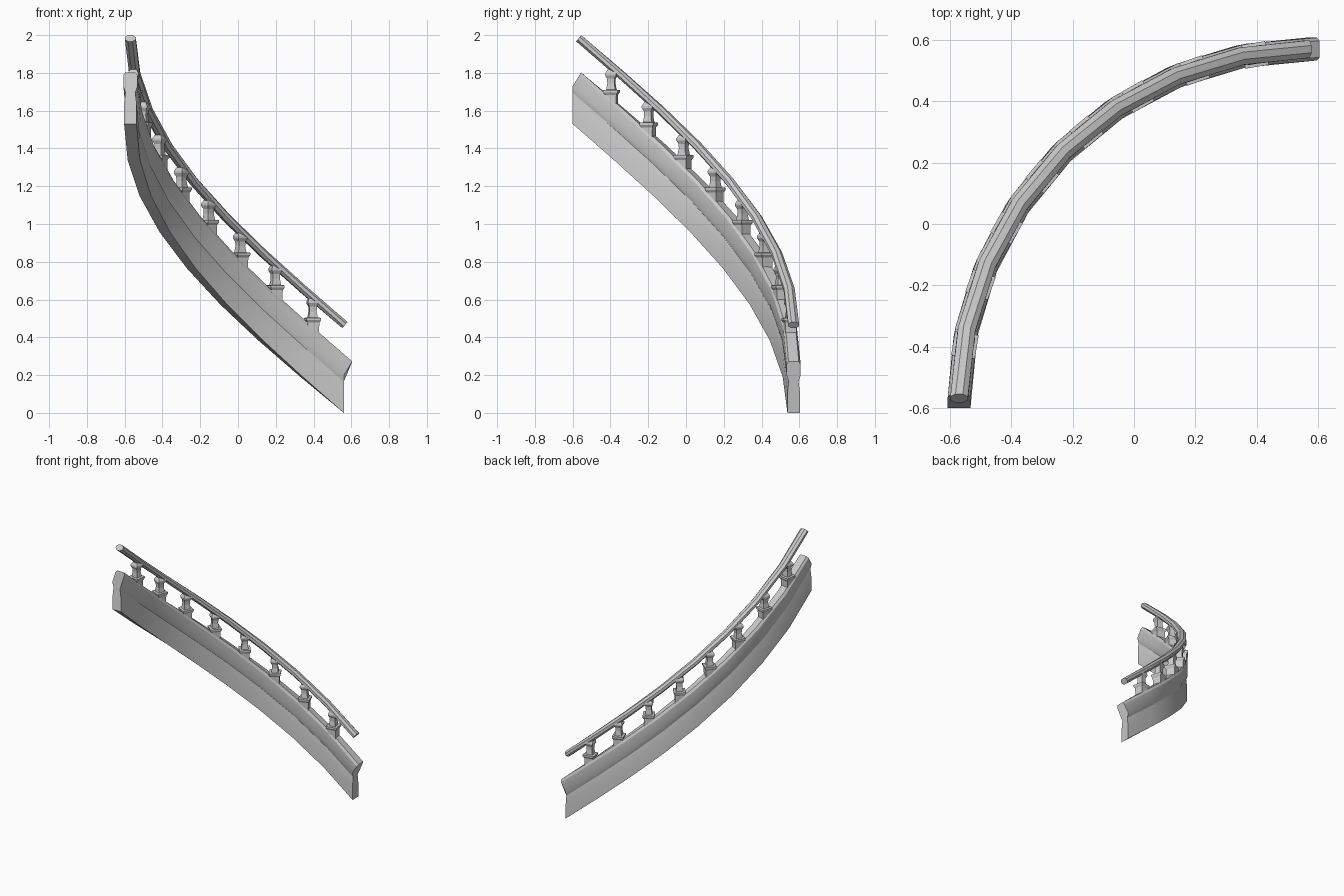
import bpy, bmesh
from math import sin, cos, pi, radians
from mathutils import Vector

if "Cube" in bpy.data.objects:
    bpy.data.objects.remove(bpy.data.objects["Cube"])

CX, CY, R = 0.58, -0.58, 1.15   # plan centre and radius of the quarter turn
RISE, SEGS = 1.53, 8


def point(a, side, up, along, base_z):
    """Point on the turn: side = outward, along = uphill horizontally."""
    radial = Vector((-sin(a), cos(a), 0))
    uphill = Vector((-cos(a), -sin(a), 0))
    return Vector((CX, CY, base_z + up)) + radial * (R + side) + uphill * along


def finish(bm, name, smooth=True):
    bmesh.ops.recalc_face_normals(bm, faces=bm.faces)
    me = bpy.data.meshes.new(name)
    bm.to_mesh(me)
    bm.free()
    ob = bpy.data.objects.new(name, me)
    bpy.context.collection.objects.link(ob)
    if smooth:
        bpy.ops.object.select_all(action='DESELECT')
        ob.select_set(True)
        bpy.context.view_layer.objects.active = ob
        bpy.ops.object.shade_smooth_by_angle(angle=radians(25))
    return ob


def skin(bm, rings):
    loops = [[bm.verts.new(p) for p in ring] for ring in rings]
    n = len(loops[0])
    for a, b in zip(loops, loops[1:]):
        for i in range(n):
            j = (i + 1) % n
            bm.faces.new((a[i], a[j], b[j], b[i]))
    bm.faces.new(loops[0])
    bm.faces.new(loops[-1])


def sweep(name, profile, a0, a1, z0, rise):
    bm = bmesh.new()
    rings = []
    for k in range(SEGS + 1):
        t = k / SEGS
        a = radians(a0 + (a1 - a0) * t)
        rings.append([point(a, s, u, l, z0 + rise * t) for s, u, l in profile])
    skin(bm, rings)
    return finish(bm, name)


# Curved stringer: waisted web with an overhanging cap tilted square to the slope
half = [(0.033, 0, 0.02), (0.033, 0.11, 0.02), (0.026, 0.165, 0.02),
        (0.037, 0.20, 0.02), (0.037, 0.258, -0.016), (0.027, 0.272, -0.025)]
stringer = half + [(-s, u, l) for s, u, l in reversed(half)]
sweep("stringer", stringer, 0, 90, 0, RISE)

# Handrail: eight-sided oval, square to the slope
tilt = radians(40)
oval = []
for i in range(8):
    q = pi / 8 + i * pi / 4
    h = 0.023 * sin(q)
    oval.append((0.031 * cos(q), h * cos(tilt), -h * sin(tilt)))
sweep("handrail", oval, 0.7, 89.4, 0.465, 1.518)

# Balusters: square plinth, waisted neck and flared head; (half width, height)
outline = [(0.030, -0.10), (0.031, -0.025), (0.039, -0.012), (0.039, 0),
           (0.024, 0.002), (0.019, 0.035), (0.020, 0.06),
           (0.029, 0.078), (0.029, 0.088), (0.018, 0.108)]
for k in range(8):
    t = k / 7
    a = radians(9.3 + 71.4 * t)
    z = 0.503 + 1.206 * t
    bm = bmesh.new()
    skin(bm, [[point(a, sx * w - 0.004, h, sy * w, z)
               for sx, sy in ((1, 1), (-1, 1), (-1, -1), (1, -1))]
              for w, h in outline])
    finish(bm, f"baluster_{k + 1}", smooth=False)
